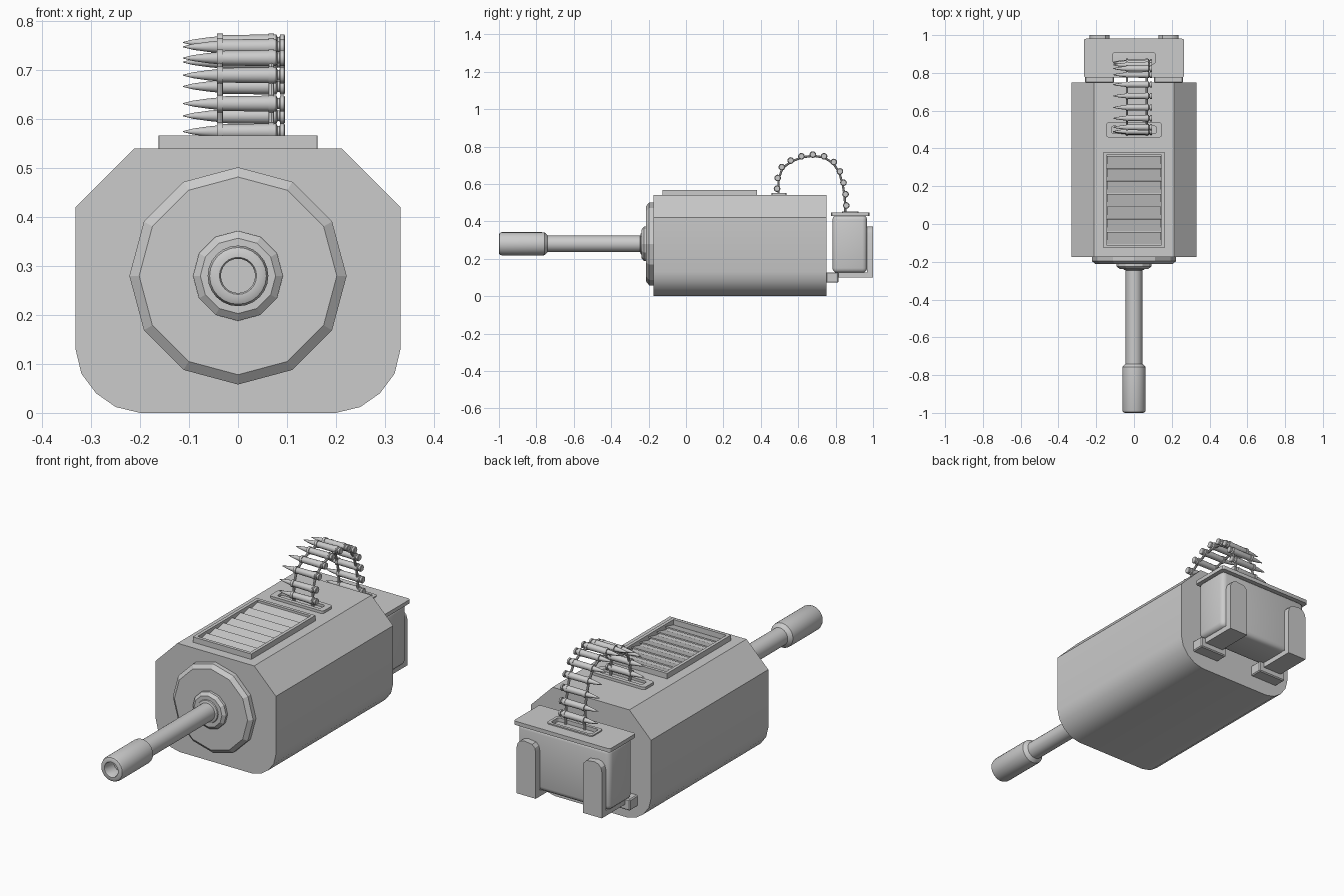
import bpy, bmesh, math
from mathutils import Vector, Matrix

cube = bpy.data.objects.get("Cube")
if cube:
    bpy.data.objects.remove(cube, do_unlink=True)

grey = bpy.data.materials.new("gunmetal_grey")
grey.use_nodes = True
COLOUR = (0.6, 0.6, 0.6, 1)
grey.diffuse_color = COLOUR
grey.node_tree.nodes["Principled BSDF"].inputs["Base Color"].default_value = COLOUR


def finish(name, bm, smooth=None, bevel=0, segments=3):
    bmesh.ops.recalc_face_normals(bm, faces=bm.faces)
    mesh = bpy.data.meshes.new(name)
    bm.to_mesh(mesh)
    bm.free()
    mesh.materials.append(grey)
    ob = bpy.data.objects.new(name, mesh)
    bpy.context.collection.objects.link(ob)
    bpy.ops.object.select_all(action="DESELECT")
    ob.select_set(True)
    bpy.context.view_layer.objects.active = ob
    if bevel:
        mod = ob.modifiers.new("Rounded edges", "BEVEL")
        mod.width, mod.segments = bevel, segments
        bpy.ops.object.modifier_apply(modifier=mod.name)
    if smooth:
        bpy.ops.object.shade_smooth_by_angle(angle=math.radians(smooth))
    return ob


def add_box(bm, lo, hi, tilt=0):
    lo, hi = Vector(lo), Vector(hi)
    m = (Matrix.Translation((lo + hi) / 2) @ Matrix.Rotation(tilt, 4, "X")
         @ Matrix.Diagonal((*(hi - lo), 1)))
    bmesh.ops.create_cube(bm, size=1, matrix=m)


def bridge(bm, a, b):
    for i in range(len(a)):
        j = (i + 1) % len(a)
        bm.faces.new((a[i], a[j], b[j], b[i]))


def lathe(bm, profile, sides, matrix):
    """Turn (radius, distance) pairs about the local z axis, with end caps."""
    rings = []
    for r, d in profile:
        rings.append([bm.verts.new(matrix @ Vector((
            r * math.cos(math.tau * i / sides), r * math.sin(math.tau * i / sides), d)))
            for i in range(sides)])
    for a, b in zip(rings, rings[1:]):
        bridge(bm, a, b)
    bm.faces.new(rings[0])
    bm.faces.new(rings[-1])


def extrude(bm, points, offset):
    a = [bm.verts.new(p) for p in points]
    b = [bm.verts.new(Vector(p) + Vector(offset)) for p in points]
    bridge(bm, a, b)
    bm.faces.new(a)
    bm.faces.new(b)


def rounded(cx, cy, hx, hy, r, z):
    pts = []
    for k, (sx, sy) in enumerate(((1, 1), (-1, 1), (-1, -1), (1, -1))):
        for s in range(4):
            t = math.pi / 2 * (k + s / 3)
            pts.append((cx + sx * (hx - r) + r * math.cos(t),
                        cy + sy * (hy - r) + r * math.sin(t), z))
    return pts


def frame(name, centre, outer, inner, z0, z1, smooth=None):
    """Flat frame with a rounded opening; outer and inner are (hx, hy, radius)."""
    bm = bmesh.new()
    loops = [[bm.verts.new(p) for p in rounded(*centre, *s, z)]
             for s, z in ((outer, z0), (outer, z1), (inner, z1), (inner, z0))]
    for i in range(4):
        bridge(bm, loops[i], loops[(i + 1) % 4])
    return finish(name, bm, smooth)


# Main housing
half = [(0.2, 0), (0.25, 0.012), (0.29, 0.04), (0.32, 0.08), (0.332, 0.13),
        (0.332, 0.42), (0.212, 0.54)]
outline = half + [(-x, z) for x, z in reversed(half)]
bm = bmesh.new()
extrude(bm, [(x, -0.175, z) for x, z in outline], (0, 0.925, 0))
finish("housing", bm, 30)

# Front plate, hub and barrel, turned about the firing axis
axis = Matrix.Translation((0, 0, 0.28)) @ Matrix.Rotation(math.pi / 2, 4, "X")
bm = bmesh.new()
lathe(bm, [(0.222, 0.17), (0.222, 0.197), (0.202, 0.213)], 12, axis)
finish("front_plate", bm)
bm = bmesh.new()
lathe(bm, [(0.092, 0.21), (0.092, 0.225), (0.077, 0.237), (0.062, 0.237)], 12, axis)
finish("barrel_hub", bm)
bm = bmesh.new()
lathe(bm, [(0.06, 0.23), (0.055, 0.242), (0.044, 0.245), (0.044, 0.74), (0.05, 0.745),
           (0.061, 0.757), (0.062, 0.77), (0.062, 0.985), (0.058, 0.996), (0.05, 1.0),
           (0.038, 1.0), (0.035, 0.995), (0.035, 0.93)], 24, axis)
finish("barrel", bm, 35)

# Top vent with tilted louvres
frame("vent_frame", (0, 0.127), (0.162, 0.253, 0.001), (0.146, 0.237, 0.001), 0.535, 0.567)
bm = bmesh.new()
for i in range(7):
    y = -0.073 + i * 0.067
    add_box(bm, (-0.143, y - 0.032, 0.545), (0.143, y + 0.032, 0.551), math.radians(14))
finish("vent_louvres", bm)

# Belt outlet on the housing
frame("belt_outlet", (0, 0.498), (0.148, 0.04, 0.015), (0.12, 0.02, 0.012), 0.535, 0.553, 30)

# Ammunition box with lid and slot collar
bm = bmesh.new()
add_box(bm, (-0.255, 0.783, 0.125), (0.255, 0.968, 0.434))
finish("ammo_box", bm, 35, 0.025)
frame("box_lid", (0, 0.878), (0.266, 0.103, 0.012), (0.112, 0.03, 0.01), 0.428, 0.447, 30)
frame("lid_slot", (0, 0.878), (0.126, 0.044, 0.014), (0.112, 0.03, 0.01), 0.44, 0.453, 30)

# Brackets holding the box
for side, s in (("left", 1), ("right", -1)):
    bm = bmesh.new()
    x0, x1, r = 0.13, 0.235, 0.04
    arch = [(x0, 0.1), (x1, 0.1)]
    for i in range(7):
        t = math.pi * i / 6
        cx = x1 - r if i < 4 else x0 + r
        arch.append((cx + r * math.cos(t), 0.332 + r * math.sin(t)))
    extrude(bm, [(s * x, 0.968, z) for x, z in arch], (0, 0.032, 0))
    add_box(bm, (min(s * x0, s * x1), 0.78, 0.1), (max(s * x0, s * x1), 0.99, 0.127))
    finish(side + "_bracket", bm, 30)
    bm = bmesh.new()
    add_box(bm, (min(s * 0.105, s * 0.26), 0.748, 0.072),
            (max(s * 0.105, s * 0.26), 0.815, 0.128))
    finish(side + "_bracket_foot", bm, None, 0.005, 1)

# Cartridge belt
path = [(0.487, 0.575), (0.49, 0.632), (0.512, 0.69), (0.56, 0.725), (0.617, 0.748),
        (0.678, 0.757), (0.738, 0.748), (0.79, 0.717), (0.823, 0.667), (0.842, 0.607),
        (0.853, 0.545), (0.857, 0.485)]
round_profile = [(0.001, -0.112), (0.006, -0.092), (0.0105, -0.06), (0.012, -0.045),
                 (0.015, -0.03), (0.0165, 0.078), (0.011, 0.081), (0.011, 0.085),
                 (0.0165, 0.086), (0.0165, 0.094), (0.014, 0.096)]
rounds, links = bmesh.new(), bmesh.new()
for y, z in path:
    m = Matrix.Translation((0, y, z)) @ Matrix.Rotation(math.pi / 2, 4, "Y")
    lathe(rounds, round_profile, 12, m)
    for x in (-0.037, 0.068):
        lathe(links, [(0.018, x - 0.006), (0.018, x + 0.006)], 12, m)
chain = [(0.49, 0.53)] + path + [(0.858, 0.43)]
for (ya, za), (yb, zb) in zip(chain, chain[1:]):
    a, d = Vector((0, ya, za)), Vector((0, yb - ya, zb - za))
    inward = Vector((0, d.z, -d.y)).normalized() * 0.006
    for x in (-0.037, 0.068):
        m = (Matrix.Translation(a + inward + Vector((x, 0, 0)))
             @ d.to_track_quat("Z", "Y").to_matrix().to_4x4())
        lathe(links, [(0.006, 0), (0.006, d.length)], 8, m)
finish("cartridges", rounds, 35)
finish("belt_links", links, 40)
